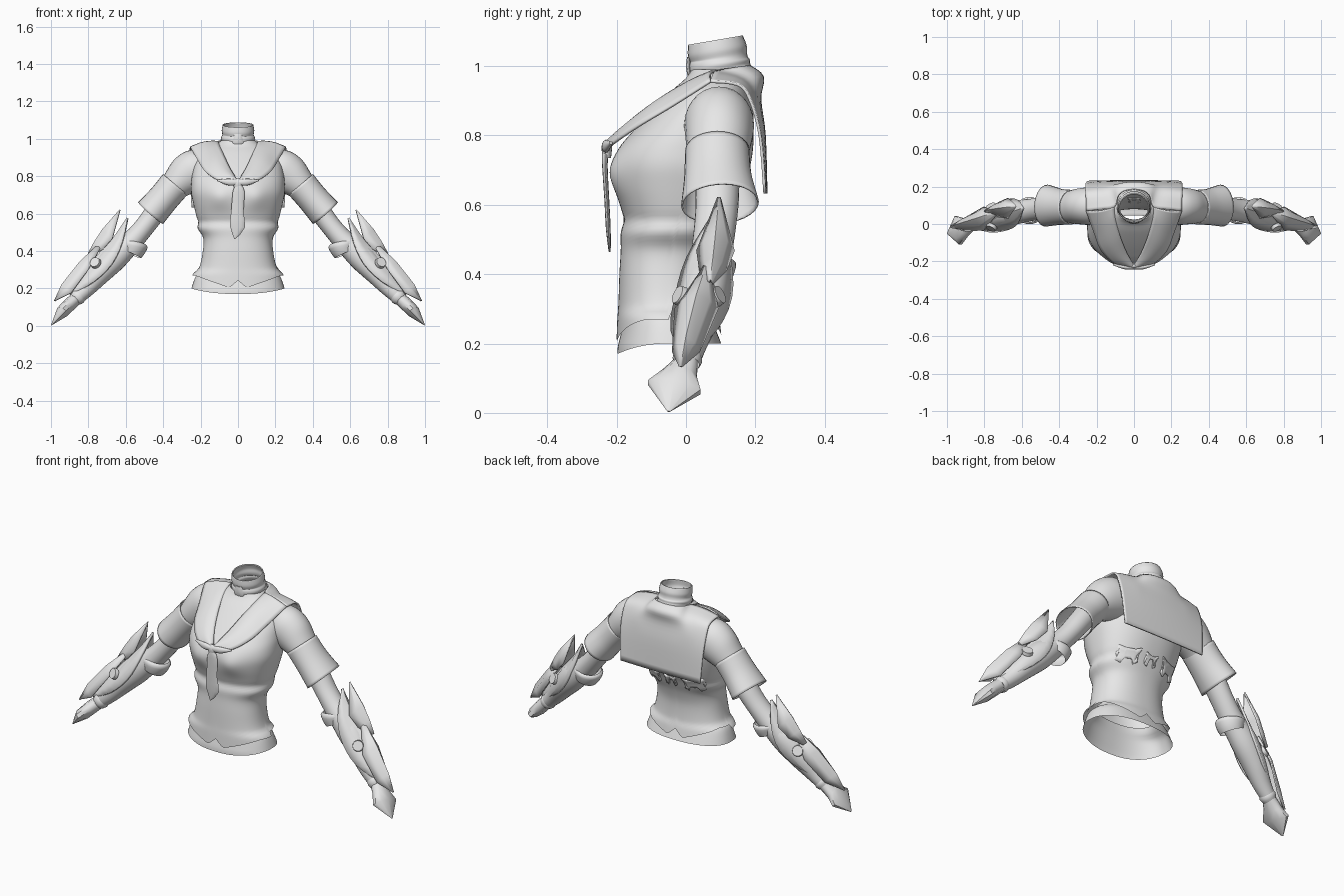
import bpy, bmesh, math
from mathutils import Vector

cube = bpy.data.objects.get("Cube")
if cube:
    bpy.data.objects.remove(cube, do_unlink=True)

grey = bpy.data.materials.new("plain grey")
grey.use_nodes = True
grey.diffuse_color = (0.8, 0.8, 0.8, 1)
grey.node_tree.nodes["Principled BSDF"].inputs["Base Color"].default_value = (0.8, 0.8, 0.8, 1)


def make(name, bm, mirror=False, thick=0, angle=50):
    bmesh.ops.remove_doubles(bm, verts=bm.verts, dist=0.0004)
    bmesh.ops.recalc_face_normals(bm, faces=bm.faces)
    me = bpy.data.meshes.new(name)
    bm.to_mesh(me)
    bm.free()
    me.materials.append(grey)
    ob = bpy.data.objects.new(name, me)
    bpy.context.collection.objects.link(ob)
    if mirror:
        m = ob.modifiers.new("mirror", 'MIRROR')
        m.merge_threshold = 0.001
    if thick:
        m = ob.modifiers.new("thickness", 'SOLIDIFY')
        m.thickness, m.offset = thick, 0
    bpy.ops.object.select_all(action='DESELECT')
    ob.select_set(True)
    bpy.context.view_layer.objects.active = ob
    bpy.ops.object.shade_smooth_by_angle(angle=math.radians(angle))


def spline(keys, steps):
    """Smooth interpolation through rows of numbers."""
    out = []
    for i in range(len(keys) - 1):
        a, b, c, d = (keys[max(0, min(len(keys) - 1, i + k))] for k in (-1, 0, 1, 2))
        for s in range(steps):
            t = s / steps
            out.append([q + 0.5 * t * (r - p + t * (2*p - 5*q + 4*r - w + t * (3*(q - r) + w - p)))
                        for p, q, r, w in zip(a, b, c, d)])
    return out + [list(keys[-1])]


def grid(rows, closed):
    bm = bmesh.new()
    vs = [[bm.verts.new(p) for p in row] for row in rows]
    n = len(rows[0])
    for a, b in zip(vs, vs[1:]):
        for j in range(n if closed else n - 1):
            k = (j + 1) % n
            bm.faces.new((a[j], a[k], b[k], b[j]))
    return bm


def tube(name, keys, mirror=True, steps=5, n=28, thick=0, cap=False):
    """Elliptic tube: each key is x, y, z, radius across, radius along y."""
    secs = spline(keys, steps)
    rows = []
    for i, s in enumerate(secs):
        t = (Vector(secs[min(i + 1, len(secs) - 1)][:3]) - Vector(secs[max(i - 1, 0)][:3])).normalized()
        side = Vector((0, 1, 0))
        side = (side - t * t.dot(side)).normalized()
        nor = t.cross(side)
        rows.append([Vector(s[:3]) + nor * s[3] * math.cos(a) + side * s[4] * math.sin(a)
                     for a in (math.tau * j / n for j in range(n))])
    bm = grid(rows, True)
    if cap:
        bmesh.ops.holes_fill(bm, edges=[e for e in bm.edges if e.is_boundary])
    make(name, bm, mirror, thick)


# Torso profile: height, half width, front, back
BODY = spline([(.17, .258, -.202, .113), (.27, .245, -.198, .095), (.31, .208, -.195, .083),
               (.40, .188, -.192, .08), (.47, .186, -.188, .095), (.52, .215, -.188, .115),
               (.555, .212, -.178, .13), (.585, .222, -.186, .145), (.65, .238, -.205, .17),
               (.71, .25, -.21, .185), (.76, .25, -.195, .193), (.81, .245, -.155, .195),
               (.87, .23, -.10, .193), (.93, .185, -.04, .175), (.965, .125, 0, .16),
               (.99, .09, .015, .16)], 6)
POW = 2.3


def body(z):
    for a, b in zip(BODY, BODY[1:]):
        if z <= b[0]:
            t = max(0, (z - a[0]) / (b[0] - a[0]))
            return [p + (q - p) * t for p, q in zip(a, b)][1:]
    return BODY[-1][1:]


def body_point(z, a, grow):
    hx, f, b = body(z)
    c, s = math.cos(a), math.sin(a)
    x = math.copysign(abs(c) ** (2 / POW), c) * (hx + grow)
    y = (f + b) / 2 + math.copysign(abs(s) ** (2 / POW), s) * ((b - f) / 2 + grow)
    if s < 0:
        y -= 0.018 * math.exp(-((abs(x) - .1) / .06) ** 2 - ((z - .69) / .06) ** 2)
    return Vector((x, y, z))


def shell(name, top, hem, grow, n=120, rows=60):
    pts = []
    for i in range(rows + 1):
        ring = []
        for j in range(n):
            a = math.tau * j / n
            low = hem(abs(math.cos(a)) ** (2 / POW) * .25, math.sin(a))
            z = low + (top - low) * i / rows
            ring.append(body_point(z, a, grow(z)))
        pts.append(ring)
    make(name, grid(pts, True))


# Bodice with notched hem, and the flared underlayer showing below it
def notched(x, s):
    return .188 + .08 * min(1, x / .23) + .055 * max(0, 1 - x / .045) + (.02 if s > 0 else 0)


shell("bodice", .99, notched, lambda z: 0)
shell("underlayer", .33, lambda x, s: .2 - .03 * max(0, -s) ** 2,
      lambda z: -.004 - .22 * max(0, z - .19), rows=12)

# Standing neck band in two folds, with a clasp
tube("neck_band", [(0, .108, .955, .098, .09), (0, .10, .985, .084, .085), (0, .096, 1.005, .088, .086),
                   (0, .094, 1.022, .081, .08), (0, .09, 1.045, .084, .083), (0, .085, 1.074, .079, .077)],
     False, thick=.006)
tube("neck_clasp", [(0, .016, .945, .006, .004), (0, .012, .975, .03, .008), (0, .008, 1.0, .024, .008),
                    (0, .009, 1.025, .02, .006)], False, n=8, steps=2, cap=True)

# Wide collar, front lapel: neckline to outer edge, from chest knot to shoulder
inner = spline([(0, -.222, .77), (.04, -.15, .835), (.075, -.06, .91), (.10, .03, .965), (.105, .09, .985)], 6)
outer = spline([(0, -.235, .752), (.10, -.212, .775), (.175, -.14, .825), (.215, -.04, .885),
                (.255, .07, .955)], 6)
rows = [[Vector(p).lerp(Vector(q), k / 8) + Vector((0, -.008, .012)) * math.sin(math.pi * k / 8)
         for p, q in zip(inner, outer)] for k in range(9)]
make("collar_lapel", grid(rows, False), True, .008)

# Wide collar, square back panel: each column hangs from neckline or shoulder
neckline = spline([(0, .185, .998), (.05, .178, .998), (.085, .15, .995), (.105, .09, .985),
                   (.18, .078, .975), (.255, .07, .955)], 4)
columns = []
for j, p in enumerate(neckline):
    u = j / (len(neckline) - 1)
    e = u * u
    upper = Vector((.26 * u, .213 - .03 * e, .905))
    bend = Vector(p).lerp(upper, .5) + Vector((0, .022, .016))
    columns.append(spline([p, bend, upper, (.258 * u, .226 - .013 * e, .80),
                           (.248 * u, .231 - .004 * e, .632)], 4))
make("collar_back", grid(columns, False), True, .008)

# Neckerchief
tube("scarf_knot", [(0, -.222, .785, .012, .01), (0, -.228, .765, .026, .015), (0, -.228, .735, .02, .012)],
     False, n=16, cap=True)
tube("scarf_fold", [(0, -.23, .766, .014, .012), (.05, -.23, .769, .018, .012), (.11, -.216, .778, .004, .005)],
     n=12, cap=True)
tube("scarf_tail", [(0, -.232, .745, .02, .01), (.004, -.234, .715, .032, .008), (-.004, -.228, .61, .033, .007),
                    (-.003, -.224, .53, .04, .007), (-.018, -.22, .465, .003, .003)],
     False, steps=2, n=12, cap=True)


# Small raised appliques following the lower back
def applique(name, cx, w, h, notch, mirror):
    outline = [(-1, 1), (-.4, .7), (.4, .7), (1, 1), (.8, .2), (1, -.7), (.55, -1), (.3, notch),
               (-.3, notch), (-.5, -1), (-.85, -.7), (-.75, .2)]
    bm = bmesh.new()
    bm.faces.new([bm.verts.new((cx + u * w, 0, .55 + v * h)) for u, v in outline])
    bmesh.ops.triangulate(bm, faces=bm.faces)
    bmesh.ops.subdivide_edges(bm, edges=bm.edges, cuts=3, use_grid_fill=True)
    for vert in bm.verts:
        x, y, z = vert.co
        hx, f, b = body(z)
        vert.co.y = (f + b) / 2 + (b - f) / 2 * (1 - min(1, abs(x) / hx) ** POW) ** (1 / POW) + .003
    make(name, bm, mirror, .009)


applique("back_applique_centre", 0, .036, .032, .2, False)
applique("back_applique_side", .122, .055, .042, -.45, True)

# Sleeves and arms
tube("sleeve", [(.17, .09, .85, .085, .085), (.225, .095, .835, .11, .10), (.275, .095, .805, .107, .098),
                (.325, .092, .76, .086, .09), (.36, .09, .72, .072, .08)])
tube("sleeve_cuff", [(.335, .09, .757, .083, .09), (.40, .092, .68, .081, .095),
                     (.467, .098, .603, .086, .11)], thick=.005)
tube("arm", [(.36, .09, .72, .06, .065), (.44, .09, .61, .057, .062), (.50, .083, .53, .054, .06),
             (.57, .072, .45, .058, .06), (.66, .058, .365, .07, .066), (.74, .038, .28, .06, .06),
             (.81, .015, .20, .046, .046), (.87, .003, .14, .035, .035)])
tube("elbow_band", [(.556, .073, .446, .064, .062), (.558, .072, .436, .077, .073), (.564, .07, .41, .07, .07),
                    (.574, .068, .386, .06, .062)], steps=2)
tube("wrist_band", [(.84, .008, .17, .034, .036), (.855, .004, .155, .043, .043),
                    (.872, .002, .14, .036, .036)], steps=2)
tube("hand", [(.865, .003, .147, .034, .034), (.905, -.016, .11, .036, .052), (.94, -.034, .074, .034, .082),
              (.998, -.05, .004, .002, .004)], n=10, steps=1, cap=True)


# Pointed armour plates: ridge points with half width and depth
def plate(name, keys, thick=.008, steps=1):
    rows = []
    for x, y, z, w, d in spline(keys, steps):
        ridge = Vector((x, y, z))
        drop = Vector((-.72, 0, -.69)) * d
        rows.append([ridge + Vector((0, -w, 0)) + drop, ridge + Vector((0, -w * .6, 0)) + drop * .4, ridge,
                     ridge + Vector((0, w * .6, 0)) + drop * .4, ridge + Vector((0, w, 0)) + drop])
    make(name, grid(rows, False), True, thick, 35)


plate("upper_blade", [(.63, .095, .62, .002, 0), (.722, .085, .515, .052, .07), (.765, .078, .45, .036, .06),
                      (.80, .07, .385, .006, .02)])
plate("lower_blade", [(.75, .06, .43, .01, .02), (.845, .03, .34, .06, .06), (.94, 0, .22, .037, .065),
                      (.98, -.015, .133, .002, 0)])
plate("forearm_guard", [(.59, .085, .575, .003, 0), (.655, .065, .48, .06, .05), (.735, .05, .39, .078, .085),
                        (.82, .022, .285, .062, .07), (.90, -.002, .17, .004, .01)], .012, 3)

# Round studs on the front and back of each guard
for label, y, face in (("front", -.018, -1), ("back", .092, 1)):
    bm = bmesh.new()
    bmesh.ops.create_cone(bm, cap_ends=True, segments=24, radius1=.03, radius2=.027, depth=.018)
    turn = Vector((.4, face * .8, .4)).to_track_quat('Z', 'Y')
    for v in bm.verts:
        v.co = turn @ v.co + Vector((.763, y, .338))
    make("guard_stud_" + label, bm, True, 0, 30)
